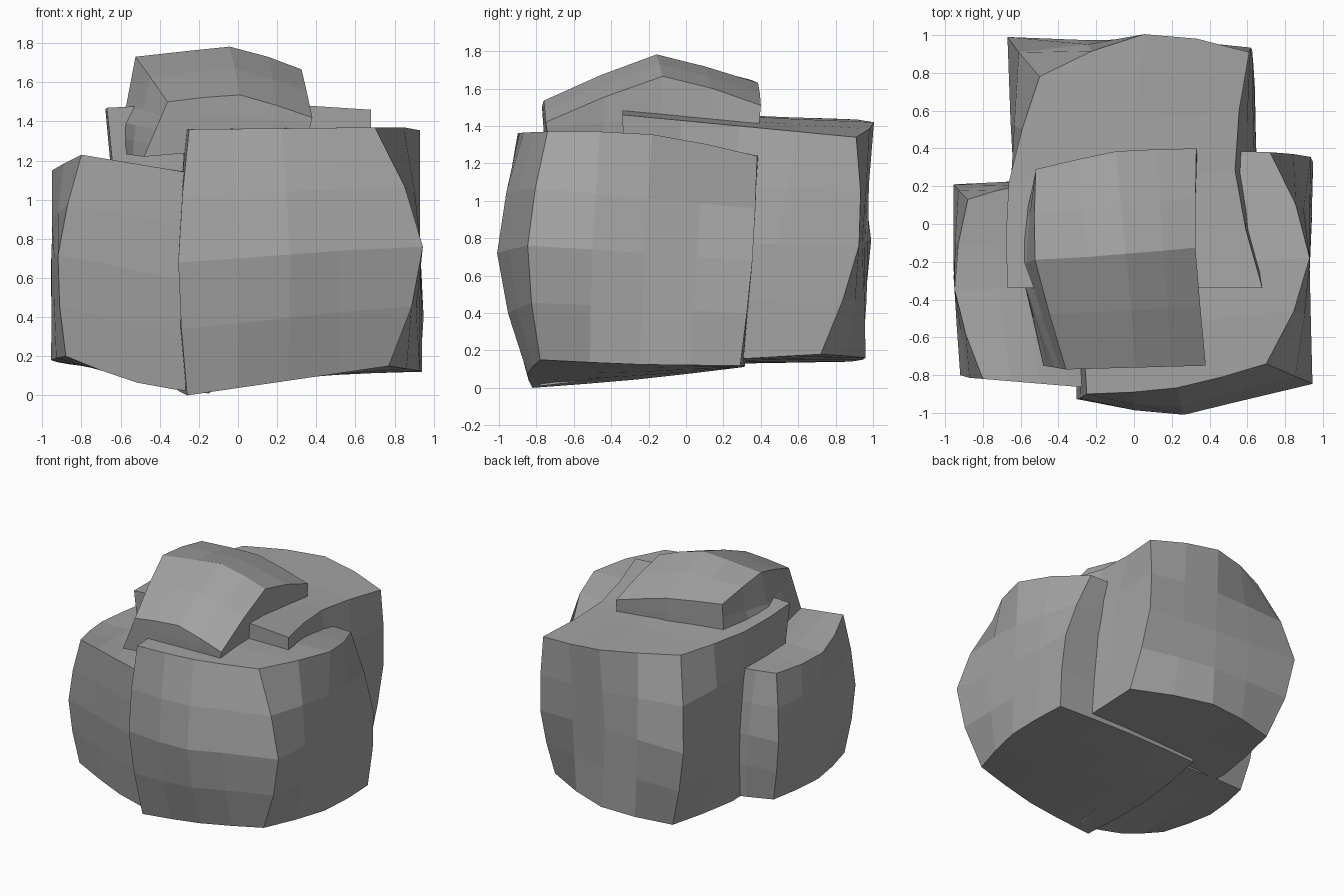
import bpy, bmesh
from mathutils import Vector

if "Cube" in bpy.data.objects:
    bpy.data.objects.remove(bpy.data.objects["Cube"])

CUTS = 3  # four facets along each block edge

stone_grey = bpy.data.materials.new("stone_grey")
stone_grey.diffuse_color = (.37, .37, .37, 1)
stone_grey.use_nodes = True
stone_grey.node_tree.nodes["Principled BSDF"].inputs["Base Color"].default_value = stone_grey.diffuse_color


def bulge_factor(v, w, ev, ew, power):
    """1 at the face centre, ev / ew at edge midpoints, 0 at corners."""
    a, b = 1 - abs(v) ** power, 1 - abs(w) ** power
    return a * b + ev * a * (1 - b) + ew * b * (1 - a)


def edge_weight(c, side, power):
    """1 at the midpoint of the edge named by side (0 = along that axis)."""
    weight = 1
    for t, s in zip(c, side):
        weight *= (1 + s * t) / 2 if s else 1 - abs(t) ** power
    return weight


def stone(name, bottom, top, bulges, nudges={}, power=1.5):
    """Blocky boulder: corners run front-left, front-right, back-right,
    back-left; bulges map 'axis sign' to (amount, edge share, edge share);
    nudges shift the middle of single edges."""
    corners = {}
    for k, ring in ((-1, bottom), (1, top)):
        for (i, j), p in zip(((-1, -1), (1, -1), (1, 1), (-1, 1)), ring):
            corners[i, j, k] = Vector(p)
    bm = bmesh.new()
    bmesh.ops.create_cube(bm, size=2)
    bmesh.ops.subdivide_edges(bm, edges=bm.edges[:], cuts=CUTS, use_grid_fill=True)
    for vert in bm.verts:
        c = vert.co.copy()
        p = Vector((0, 0, 0))
        for s, q in corners.items():
            p += q * ((1 + s[0] * c.x) * (1 + s[1] * c.y) * (1 + s[2] * c.z) / 8)
        for axis in range(3):
            v, w = [c[n] for n in range(3) if n != axis]
            if abs(c[axis]) > 0.99:
                key = "xyz"[axis] + ("+" if c[axis] > 0 else "-")
                amount, ev, ew = bulges.get(key, (0, 0, 0))
                p[axis] += c[axis] * amount * bulge_factor(v, w, ev, ew, power)
        for side, shift in nudges.items():
            p += Vector(shift) * edge_weight(c, side, power)
        vert.co = p
    bmesh.ops.recalc_face_normals(bm, faces=bm.faces[:])
    mesh = bpy.data.meshes.new(name)
    bm.to_mesh(mesh)
    bm.free()
    mesh.materials.append(stone_grey)
    obj = bpy.data.objects.new(name, mesh)
    bpy.context.collection.objects.link(obj)
    return obj


# Large boulder at the front right
stone("front_boulder",
      [(-.26, -.82, 0), (.77, -.78, .15), (.93, .29, .12), (-.3, .3, .11)],
      [(-.25, -.90, 1.36), (.70, -.74, 1.37), (.72, .38, 1.24), (-.2, .36, 1.24)],
      {"x+": (.16, 1, 1), "x-": (.05, 1, 1), "y-": (.19, .25, .35),
       "y+": (.02, 1, 1), "z+": (.05, 0, 1), "z-": (.01, 0, 1)},
      {(1, 0, 1): (.06, 0, 0), (1, 0, -1): (-.08, 0, 0),
       (1, -1, 0): (.05, -.02, 0), (1, 1, 0): (-.05, 0, 0)})

# Lower boulder on the left
stone("left_boulder",
      [(-.88, -.72, .20), (-.15, -.78, .01), (0, .18, .12), (-.87, .15, .16)],
      [(-.80, -.82, 1.23), (-.2, -.87, 1.13), (-.3, .2, 1.16), (-.88, .13, 1.15)],
      {"x-": (.08, 1, 1), "y-": (.03, 0, 1), "y+": (.07, .6, 1),
       "z-": (.02, 1, 0)},
      {(-1, 0, 1): (-.03, 0, -.04), (0, -1, -1): (0, 0, -.02)})

# Tall boulder at the back
stone("back_boulder",
      [(-.56, -.3, .12), (.66, -.3, .12), (.64, .72, .18), (-.50, .88, .14)],
      [(-.67, -.34, 1.47), (.68, -.34, 1.46), (.61, .91, 1.34), (-.50, .78, 1.44)],
      {"x+": (.05, 0, 0), "x-": (.12, .65, 1), "y+": (.16, 1, 1),
       "z+": (.03, 1, 0)},
      {(1, 0, 1): (-.11, 0, 0), (-1, -1, 0): (.13, 0, 0),
       (-1, 1, 0): (-.05, 0, 0), (1, 1, 0): (0, -.05, 0)})

# Humped capstone lying on top
stone("capstone",
      [(-.48, -.75, 1.22), (.35, -.73, 1.29), (.34, .38, 1.28), (-.52, .26, 1.25)],
      [(-.36, -.77, 1.50), (.38, -.75, 1.42), (.33, .40, 1.51), (-.52, .29, 1.66)],
      {"x-": (.14, .6, 0), "x+": (-.03, 1, 0), "y+": (.04, 1, 0),
       "z+": (.23, .2, .7)},
      {(1, 0, 1): (0, .05, .04), (-1, 0, 1): (0, .05, -.01),
       (0, -1, 1): (0, 0, .03)}, power=1.2)
